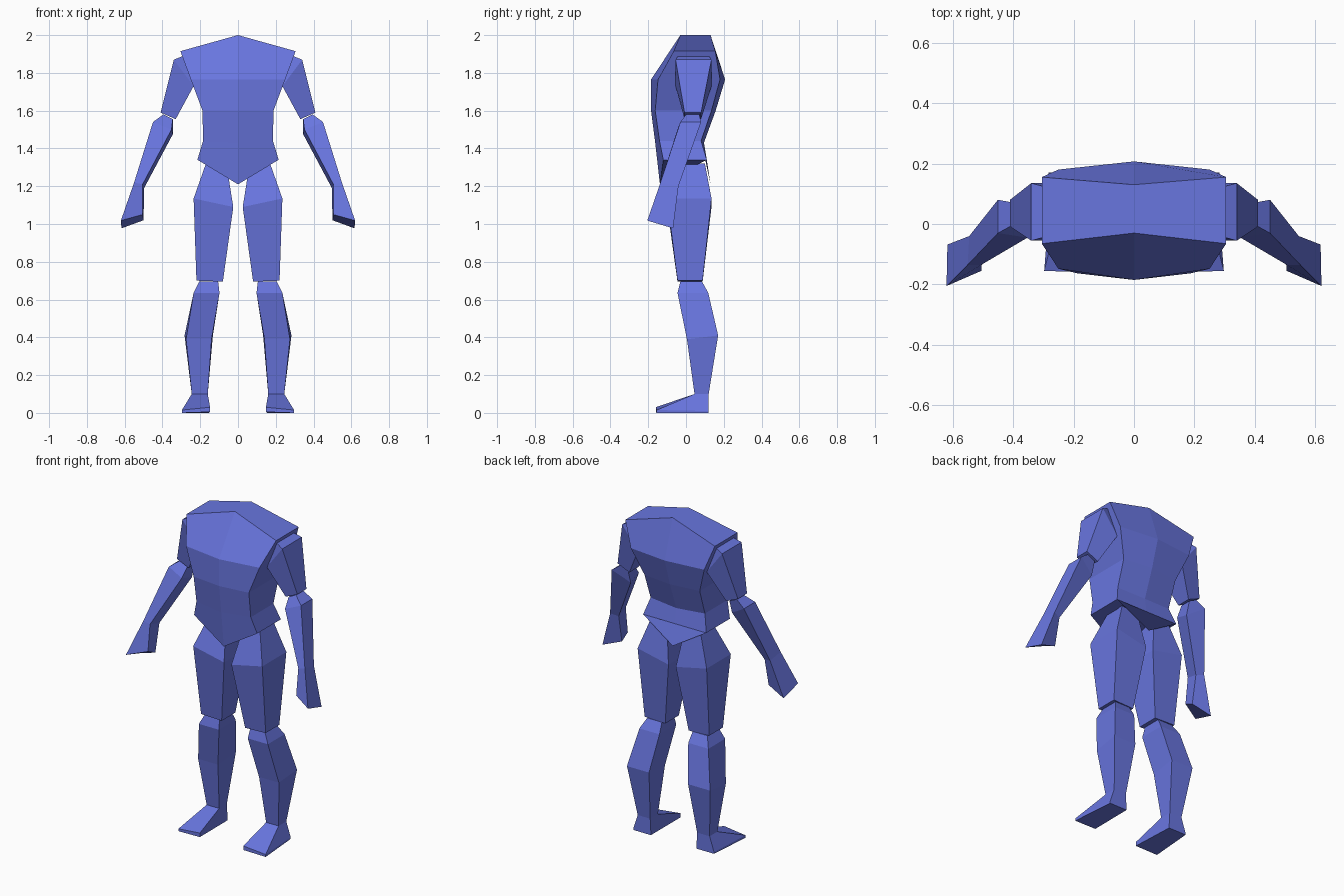
import bpy
import bmesh

blue = bpy.data.materials.new("blue")
blue.diffuse_color = (0.14, 0.18, 0.74, 1)


def loft(name, rings, side=1):
    """Skin a closed stack of equal-sized rings; side=-1 mirrors it across x."""
    bm = bmesh.new()
    loops = [[bm.verts.new((side * x, y, z)) for x, y, z in r] for r in rings]
    n = len(rings[0])
    for a, b in zip(loops, loops[1:]):
        for i in range(n):
            j = (i + 1) % n
            bm.faces.new((a[i], a[j], b[j], b[i]))
    bm.faces.new(loops[0][::-1])
    bm.faces.new(loops[-1])
    bmesh.ops.recalc_face_normals(bm, faces=bm.faces)
    mesh = bpy.data.meshes.new(name)
    bm.to_mesh(mesh)
    bm.free()
    mesh.materials.append(blue)
    bpy.context.collection.objects.link(bpy.data.objects.new(name, mesh))


def torso_ring(x, front, front_mid, back, back_mid, z, z_mid):
    """Six-sided section with a ridge down the middle of front and back."""
    return [(-x, front, z), (0, front_mid, z_mid), (x, front, z),
            (x, back, z), (0, back_mid, z_mid), (-x, back, z)]


def limb_ring(inner, outer, y0, y1):
    """Four-sided section; inner and outer are (x, z) pairs."""
    (xi, zi), (xo, zo) = inner, outer
    return [(xi, y0, zi), (xo, y0, zo), (xo, y1, zo), (xi, y1, zi)]


# torso: shoulders, chest, ribs, waist, hips
loft("torso", [
    torso_ring(0.305, -0.065, -0.03, 0.155, 0.13, 1.915, 2.0),
    torso_ring(0.25, -0.148, -0.185, 0.18, 0.207, 1.765, 1.765),
    torso_ring(0.188, -0.163, -0.185, 0.135, 0.157, 1.60, 1.60),
    torso_ring(0.185, -0.14, -0.163, 0.08, 0.095, 1.44, 1.43),
    torso_ring(0.215, -0.12, -0.138, 0.11, 0.13, 1.34, 1.21),
])

for label, s in (("right", 1), ("left", -1)):
    # upper arm, with its shoulder end sunk in the torso
    loft(label + "_upper_arm", [
        limb_ring((0.20, 1.78), (0.265, 1.90), -0.035, 0.115),
        limb_ring((0.235, 1.73), (0.34, 1.87), -0.055, 0.135),
        limb_ring((0.33, 1.555), (0.41, 1.59), -0.008, 0.08),
    ], s)
    # forearm and mitten hand
    loft(label + "_forearm_hand", [
        limb_ring((0.345, 1.555), (0.395, 1.58), 0.0, 0.07),
        [(0.352, -0.045, 1.50), (0.45, -0.03, 1.54),
         (0.45, 0.08, 1.54), (0.345, 0.045, 1.475)],
        [(0.505, -0.135, 1.21), (0.55, -0.135, 1.22),
         (0.545, -0.04, 1.20), (0.497, -0.055, 1.19)],
        [(0.505, -0.155, 1.05), (0.62, -0.205, 1.018),
         (0.617, -0.068, 0.977), (0.50, -0.09, 1.02)],
    ], s)
    # thigh
    loft(label + "_thigh", [
        limb_ring((0.06, 1.31), (0.17, 1.32), -0.03, 0.10),
        limb_ring((0.025, 1.09), (0.235, 1.135), -0.10, 0.135),
        limb_ring((0.08, 0.695), (0.22, 0.70), -0.045, 0.088),
    ], s)
    # lower leg: knee, calf, ankle
    loft(label + "_lower_leg", [
        limb_ring((0.105, 0.695), (0.205, 0.695), -0.03, 0.085),
        limb_ring((0.098, 0.635), (0.235, 0.635), -0.045, 0.118),
        [(0.14, 0.005, 0.39), (0.275, 0.005, 0.39),
         (0.283, 0.17, 0.41), (0.133, 0.17, 0.41)],
        limb_ring((0.16, 0.10), (0.245, 0.10), 0.045, 0.12),
    ], s)
    # foot: wedge from ankle to flat sole, toes splayed outward
    loft(label + "_foot", [
        limb_ring((0.16, 0.10), (0.245, 0.10), 0.045, 0.12),
        [(0.148, -0.16, 0.03), (0.297, -0.155, 0.015),
         (0.275, 0.12, 0.01), (0.155, 0.12, 0.01)],
        [(0.148, -0.16, 0.005), (0.297, -0.155, 0.0),
         (0.275, 0.12, 0.0), (0.155, 0.12, 0.0)],
    ], s)
